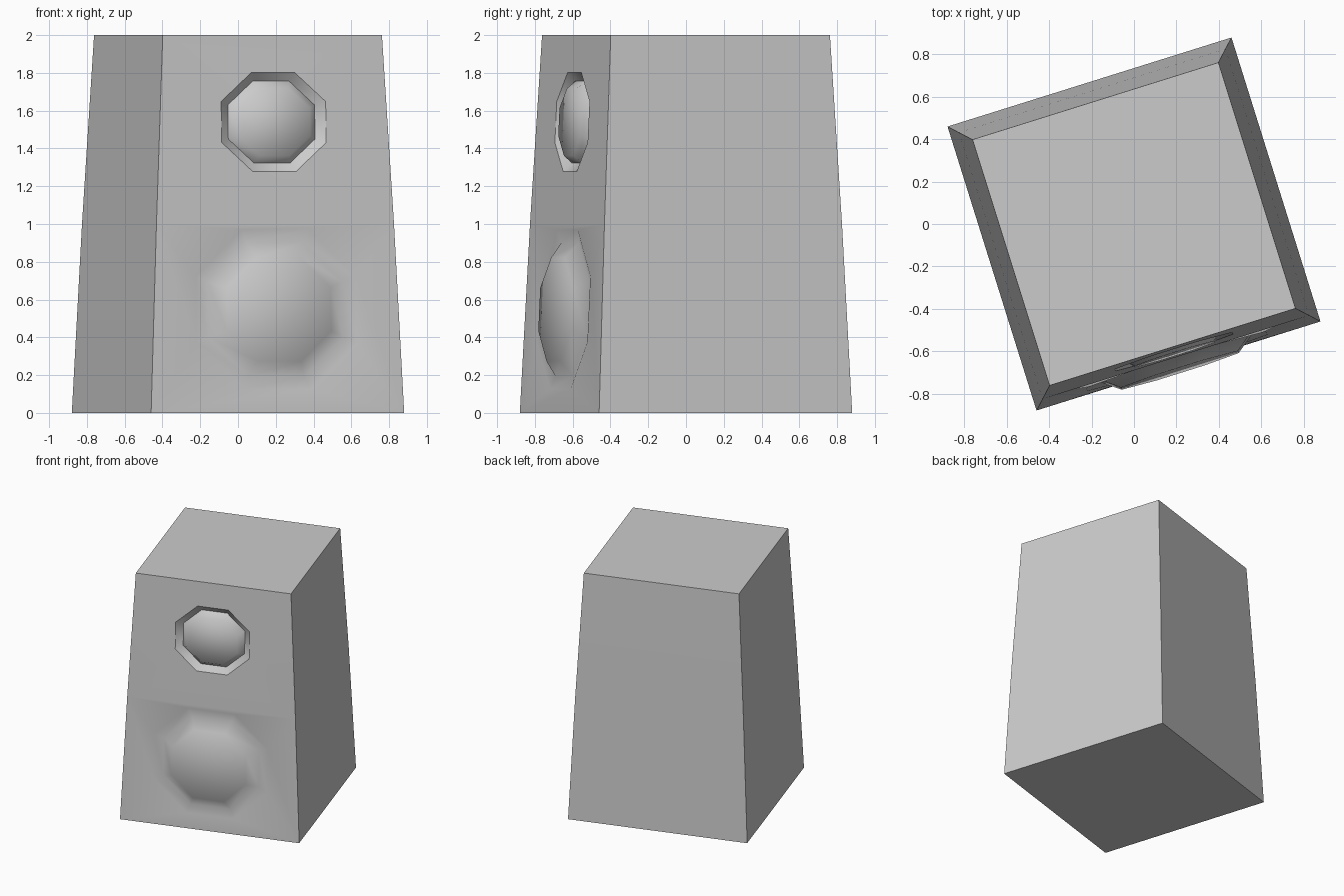
import bpy, bmesh, math
from mathutils import Matrix

if "Cube" in bpy.data.objects:
    bpy.data.objects.remove(bpy.data.objects["Cube"])

# half width of the tapering cabinet at each level
LEVELS = [(0.0, 0.702), (1.0, 0.659), (2.0, 0.608)]
bm = bmesh.new()


def half_at(z):
    (z0, h0), (z1, h1) = LEVELS[:2] if z < 1 else LEVELS[1:]
    return h0 + (h1 - h0) * (z - z0) / (z1 - z0)


def octagon(zc, rw, rh, out):
    # flat-topped octagon lying on the sloping front, starting at bottom left
    pts = []
    for i in range(8):
        a = math.radians(-112.5 + 45 * i)
        x = rw * math.cos(a) / math.cos(math.pi / 8)
        z = zc + rh * math.sin(a) / math.cos(math.pi / 8)
        pts.append(bm.verts.new((x, -half_at(zc) - out + 0.047 * (z - zc), z)))
    return pts


def driver(corners, zc, rw, rh, profile, sharp_rim):
    rings = [octagon(zc, rw * s, rh * s, out) for s, out in profile]
    rim = rings[0]
    # panel around the driver
    for i in range(4):
        a, b = corners[i], corners[(i + 1) % 4]
        p, q, r = rim[2 * i], rim[2 * i + 1], rim[(2 * i + 2) % 8]
        bm.faces.new((a, b, q, p))
        bm.faces.new((b, r, q))
    # groove and raised cone
    for lo, hi in zip(rings, rings[1:]):
        for i in range(8):
            j = (i + 1) % 8
            bm.faces.new((lo[i], lo[j], hi[j], hi[i]))
    bm.faces.new(rings[-1])
    return [(rim[i], rim[(i + 1) % 8]) for i in range(8)] if sharp_rim else []


# cabinet walls
loops = [[bm.verts.new((sx * h, sy * h, z)) for sx, sy in
          ((-1, -1), (1, -1), (1, 1), (-1, 1))] for z, h in LEVELS]
for lo, hi in zip(loops, loops[1:]):
    for i in range(1, 4):
        j = (i + 1) % 4
        bm.faces.new((lo[i], lo[j], hi[j], hi[i]))
bm.faces.new(loops[0][::-1])
bm.faces.new(loops[2])

# woofer below, tweeter above
front = [(lo[0], lo[1], hi[1], hi[0]) for lo, hi in zip(loops, loops[1:])]
sharp = driver(front[0], 0.548, 0.445, 0.422,
               [(1, 0), (0.84, -0.02), (0.65, 0.045)], False)
sharp += driver(front[1], 1.54, 0.29, 0.262,
                [(1, 0), (0.83, -0.04), (0.68, 0.012)], True)

# smooth shading with crisp cabinet edges and tweeter rim
bmesh.ops.recalc_face_normals(bm, faces=bm.faces[:])
for f in bm.faces:
    f.smooth = True
for e in bm.edges:
    e.smooth = e.calc_face_angle(0) < math.radians(65)
for a, b in sharp:
    bm.edges.get((a, b)).smooth = False

bm.transform(Matrix.Rotation(math.radians(17.4), 4, 'Z'))
mesh = bpy.data.meshes.new("speaker_cabinet")
bm.to_mesh(mesh)
bm.free()
obj = bpy.data.objects.new("speaker_cabinet", mesh)
bpy.context.collection.objects.link(obj)
